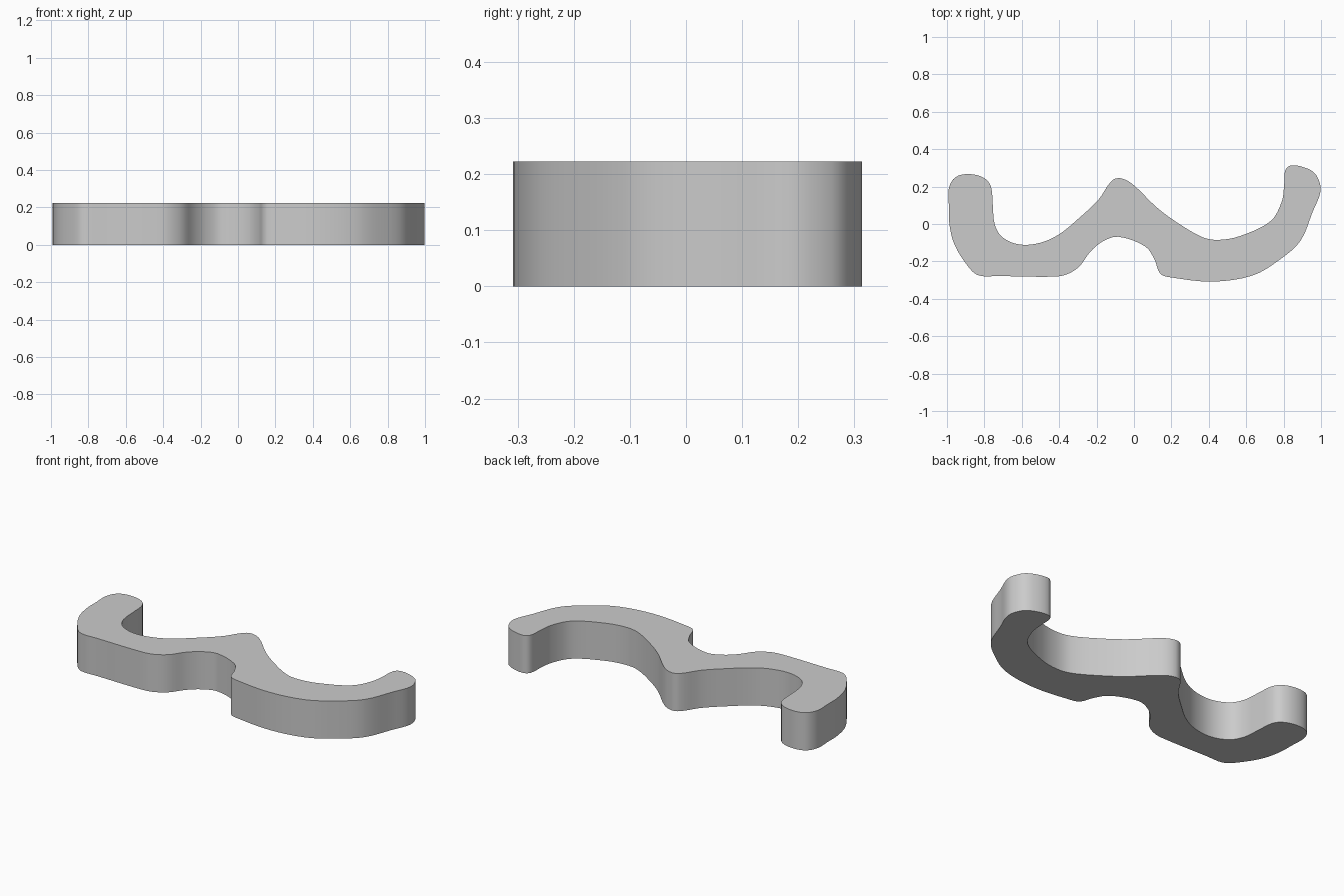
import bpy
import bmesh
import math
from mathutils import Vector

cube = bpy.data.objects.get("Cube")
if cube:
    bpy.data.objects.remove(cube, do_unlink=True)

HEIGHT = 0.222
STEPS = 4

# Outline control points, clockwise from the left hook
OUTLINE = [
    (-.99, .19), (-.955, .25), (-.88, .267), (-.8, .245), (-.765, .2),
    (-.755, .1), (-.745, 0), (-.705, -.07), (-.61, -.11), (-.5, -.1),
    (-.4, -.055), (-.29, .035), (-.19, .13), (-.12, .23), (-.075, .245),
    (-.01, .215), (.12, .09), (.235, .005), (.365, -.07), (.45, -.085),
    (.565, -.065), (.73, .015), (.79, .12), (.803, .21), (.81, .29),
    (.845, .314), (.93, .295), (.975, .26), (.998, .18), (.955, .065),
    (.89, -.09), (.78, -.19), (.635, -.275), (.42, -.308), (.195, -.285),
    (.14, -.265), (.11, -.19), (.06, -.12), (-.085, -.068), (-.17, -.095),
    (-.235, -.15), (-.295, -.23), (-.37, -.273), (-.45, -.282), (-.72, -.278),
    (-.83, -.275), (-.885, -.23), (-.96, -.11), (-.987, 0), (-.99, .1),
]


def smooth_loop(points, steps):
    """Closed curve through the points, tangents scaled by chord length."""
    pts = [Vector(p) for p in points]
    n = len(pts)
    tangents = [(pts[(i + 1) % n] - pts[i - 1]).normalized() for i in range(n)]
    result = []
    for i in range(n):
        a, b = pts[i], pts[(i + 1) % n]
        chord = (b - a).length
        ta, tb = tangents[i] * chord, tangents[(i + 1) % n] * chord
        for s in range(steps):
            t = s / steps
            u = 1 - t
            result.append(a * (u * u * (1 + 2 * t)) + b * (t * t * (3 - 2 * t))
                          + ta * (t * u * u) - tb * (t * t * u))
    return result


# Flat grey finish
grey = bpy.data.materials.new("light grey")
grey.use_nodes = True
colour = (0.6, 0.6, 0.6, 1)
grey.diffuse_color = colour
grey.node_tree.nodes["Principled BSDF"].inputs["Base Color"].default_value = colour

# Wavy bracket, extruded straight up from its outline
bm = bmesh.new()
base = bm.faces.new([bm.verts.new((p.x, p.y, 0)) for p in smooth_loop(OUTLINE, STEPS)])
extruded = bmesh.ops.extrude_face_region(bm, geom=[base], use_keep_orig=True)
top = [v for v in extruded["geom"] if isinstance(v, bmesh.types.BMVert)]
bmesh.ops.translate(bm, verts=top, vec=(0, 0, HEIGHT))
bmesh.ops.recalc_face_normals(bm, faces=bm.faces)

mesh = bpy.data.meshes.new("wavy_bracket")
bm.to_mesh(mesh)
bm.free()
mesh.materials.append(grey)
bracket = bpy.data.objects.new("wavy_bracket", mesh)
bpy.context.collection.objects.link(bracket)

# Smooth walls with crisp rims
bpy.ops.object.select_all(action="DESELECT")
bracket.select_set(True)
bpy.context.view_layer.objects.active = bracket
bpy.ops.object.shade_smooth_by_angle(angle=math.radians(40))
